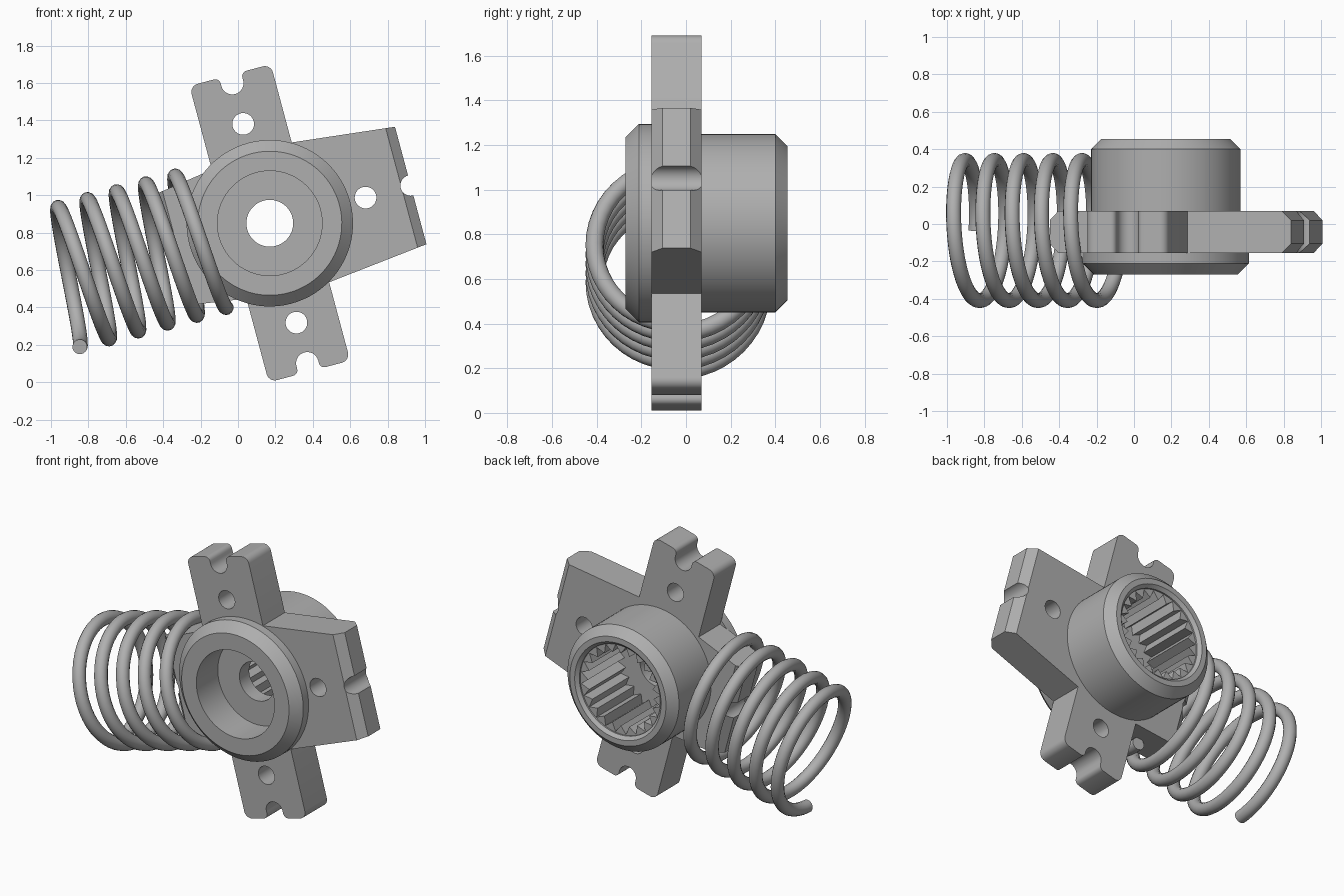
import bpy, bmesh
from math import pi, sin, cos, radians

if "Cube" in bpy.data.objects:
    bpy.data.objects.remove(bpy.data.objects["Cube"])

GRAY = (0.43, 0.43, 0.43, 1)
steel = bpy.data.materials.new("steel_gray")
steel.use_nodes = True
steel.diffuse_color = GRAY
steel.node_tree.nodes["Principled BSDF"].inputs["Base Color"].default_value = GRAY

FRONT, BACK = -0.155, 0.07      # faces of the plate
TILT = radians(15)


def place(obj):
    """Put a part built around the hub axis into its tilted position."""
    obj.data.materials.append(steel)
    obj.location = (0.17, 0, 0.85)
    obj.rotation_euler = (0, -TILT, 0)


def finish(name, bm):
    bmesh.ops.recalc_face_normals(bm, faces=bm.faces)
    mesh = bpy.data.meshes.new(name)
    bm.to_mesh(mesh)
    bm.free()
    obj = bpy.data.objects.new(name, mesh)
    bpy.context.collection.objects.link(obj)
    place(obj)
    return obj


def activate(obj):
    bpy.ops.object.select_all(action="DESELECT")
    obj.select_set(True)
    bpy.context.view_layer.objects.active = obj


def smooth(obj):
    activate(obj)
    bpy.ops.object.shade_smooth_by_angle(angle=radians(28))


def loft(name, ring_a, ring_b):
    """Closed solid between two matching outlines."""
    bm = bmesh.new()
    a = [bm.verts.new(p) for p in ring_a]
    b = [bm.verts.new(p) for p in ring_b]
    bm.faces.new(a)
    bm.faces.new(b[::-1])
    for i in range(len(a)):
        j = (i + 1) % len(a)
        bm.faces.new((a[i], b[i], b[j], a[j]))
    return finish(name, bm)


def prism(name, outline, y0, y1):
    return loft(name, [(x, y0, z) for x, z in outline], [(x, y1, z) for x, z in outline])


def arc(cx, cz, r, start, end, steps):
    angles = [radians(start + (end - start) * i / steps) for i in range(steps + 1)]
    return [(cx + r * cos(t), cz + r * sin(t)) for t in angles]


def drill(obj, x, z, r, steps=40):
    """Cut a round hole through a part along the hub axis."""
    cutter = prism("cutter", arc(x, z, r, 0, 360, steps)[:-1], -1, 1)
    cutter.hide_render = True
    bpy.context.view_layer.update()
    mod = obj.modifiers.new("hole", "BOOLEAN")
    mod.operation, mod.solver, mod.object = "DIFFERENCE", "EXACT", cutter
    activate(obj)
    bpy.ops.object.modifier_apply(modifier=mod.name)
    bpy.data.objects.remove(cutter)


# Upright bar: rounded ends, each with a keyhole notch
half = arc(0.18, 0.775, 0.045, 0, 90, 6) + arc(0.09, 0.79, 0.03, 90, 180, 5)
notch = arc(0, 0.775, 0.06, 0, -180, 16)
top_end = half + notch + [(-x, z) for x, z in reversed(half)]
upright_bar = prism("upright_bar", top_end + [(-x, -z) for x, z in top_end], FRONT, BACK)
drill(upright_bar, 0, 0, 0.35, 64)
for z in (0.55, -0.55):
    drill(upright_bar, 0, z, 0.058)
smooth(upright_bar)


# Tapered side arms with chamfered, notched ends
def side_arm(name, side, reach, root_half, tip_half):
    ch, root = 0.05, 0.225
    profile = [(root, FRONT), (reach - ch, FRONT), (reach, FRONT + ch),
               (reach, BACK - ch), (reach - ch, BACK), (root, BACK)]

    def width(x):
        return root_half + (tip_half - root_half) * (x - root) / (reach - root)

    arm = loft(name, [(side * x, y, width(x)) for x, y in profile],
               [(side * x, y, -width(x)) for x, y in profile])
    drill(arm, 0, 0, 0.35, 64)
    drill(arm, side * reach, 0, 0.055)
    return arm


left_arm = side_arm("left_arm", 1, 0.78, 0.387, 0.325)
drill(left_arm, 0.53, 0, 0.058)
smooth(left_arm)
smooth(side_arm("right_arm", -1, 0.56, 0.357, 0.307))

# Hub: turned profile with front flange, rear boss and stepped bore
hub_profile = [(0.125, -0.05), (0.28, -0.05), (0.28, -0.27), (0.385, -0.27),
               (0.445, -0.21), (0.445, -0.15), (0.40, -0.15), (0.40, 0.40),
               (0.345, 0.455), (0.31, 0.455), (0.29, 0.435), (0.29, 0.05), (0.125, 0.05)]
SEG = 80
bm = bmesh.new()
rings = [[bm.verts.new((r * cos(2 * pi * i / SEG), y, r * sin(2 * pi * i / SEG)))
          for r, y in hub_profile] for i in range(SEG)]
for i in range(SEG):
    a, b = rings[i], rings[(i + 1) % SEG]
    for k in range(len(a)):
        m = (k + 1) % len(a)
        bm.faces.new((a[k], a[m], b[m], b[k]))
smooth(finish("hub", bm))

# Internal spline teeth inside the rear boss
TEETH = 24
bm = bmesh.new()
for i in range(TEETH):
    mid, step = 2 * pi * i / TEETH, pi / TEETH
    corners = [(0.3, mid - step), (0.285, mid - step), (0.235, mid),
               (0.285, mid + step), (0.3, mid + step)]
    front, back = [[bm.verts.new((r * cos(t), y, r * sin(t))) for r, t in corners]
                   for y in (0.045, 0.425)]
    bm.faces.new(front)
    bm.faces.new(back[::-1])
    for k in range(5):
        n = (k + 1) % 5
        bm.faces.new((front[k], back[k], back[n], front[n]))
finish("spline_teeth", bm)

# Coil spring reaching out from the short arm
TURNS, PER_TURN, PITCH, RADIUS = 5, 48, 0.162, 0.375
curve = bpy.data.curves.new("coil_spring", "CURVE")
curve.dimensions = "3D"
curve.bevel_depth = 0.04
curve.bevel_resolution = 5
curve.use_fill_caps = True
path = curve.splines.new("POLY")
path.points.add(TURNS * PER_TURN)
for i, point in enumerate(path.points):
    a = 2 * pi * i / PER_TURN
    point.co = (-1.152 + PITCH * i / PER_TURN, -0.035 + RADIUS * sin(a), -RADIUS * cos(a), 1)
spring = bpy.data.objects.new("coil_spring", curve)
bpy.context.collection.objects.link(spring)
place(spring)
activate(spring)
bpy.ops.object.convert(target="MESH")
smooth(bpy.context.view_layer.objects.active)
